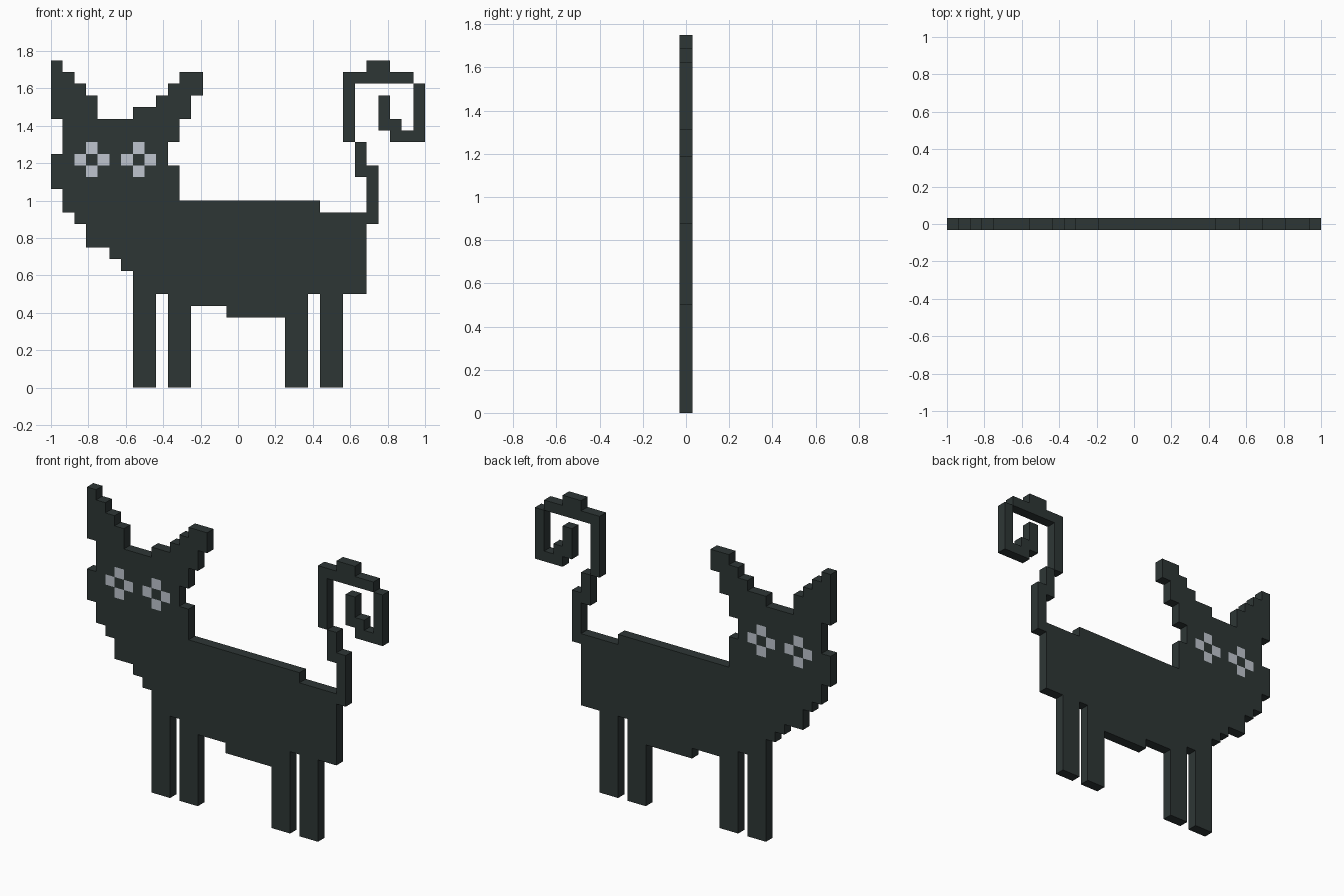
import bpy, bmesh

if "Cube" in bpy.data.objects:
    bpy.data.objects.remove(bpy.data.objects["Cube"])

P = 1 / 16          # one pixel of the sprite
HALF = P / 2        # half the thickness


def material(name, rgb):
    m = bpy.data.materials.new(name)
    m.diffuse_color = (*rgb, 1)
    m.use_nodes = True
    m.node_tree.nodes["Principled BSDF"].inputs["Base Color"].default_value = m.diffuse_color
    return m


FUR = material("charcoal fur", (0.027, 0.037, 0.036))
EYE = material("pale grey eyes", (0.52, 0.56, 0.62))

# Each part is a few pixel rectangles: x0, x1, z0, z1
PARTS = {
    "head": [(1, 11, 16, 17), (0, 11, 17, 19), (0, 10, 19, 20),
             (1, 10, 20, 21), (1, 11, 21, 23)],
    "left_ear": [(i, i + 1, 23, top) for i, top in enumerate((28, 27, 26, 25))],
    "right_ear": [(7, 12, 23, 24), (9, 12, 24, 25), (10, 13, 25, 26), (11, 13, 26, 27)],
    "body": [(1, 23, 15, 16), (2, 27, 14, 15), (3, 27, 12, 14), (5, 27, 11, 12),
             (6, 27, 10, 11), (7, 27, 8, 10), (12, 20, 7, 8), (15, 20, 6, 7)],
    "tail": [(27, 28, 14, 19), (26, 27, 18, 21), (25, 26, 21, 27), (26, 31, 26, 27),
             (27, 29, 27, 28), (31, 32, 21, 26), (29, 31, 21, 22), (28, 29, 22, 25),
             (29, 30, 22, 23)],
}
for name, x in (("front_leg_outer", 7), ("front_leg_inner", 10),
                ("back_leg_inner", 20), ("back_leg_outer", 23)):
    PARTS[name] = [(x, x + 2, 0, 8)]


def fill(rects):
    return {(x, z) for x0, x1, z0, z1 in rects
            for x in range(x0, x1) for z in range(z0, z1)}


CELLS = {name: fill(rects) for name, rects in PARTS.items()}
ALL = set().union(*CELLS.values())
# Eyes: the four pixels around each dark pupil
EYES = {(cx + dx, 19 + dz) for cx in (3, 7)
        for dx, dz in ((1, 0), (-1, 0), (0, 1), (0, -1))}


def build(name, cells):
    bm = bmesh.new()

    def quad(pts, mat=0):
        f = bm.faces.new([bm.verts.new((x * P - 1, y * HALF, z * P)) for x, y, z in pts])
        f.material_index = mat

    for x, z in sorted(cells):
        mat = int((x, z) in EYES)
        ring = [(x, z), (x + 1, z), (x + 1, z + 1), (x, z + 1)]
        quad([(a, -1, b) for a, b in ring], mat)              # front
        quad([(a, 1, b) for a, b in reversed(ring)], mat)     # back
        # rim faces only where the silhouette ends
        for i, (dx, dz) in enumerate(((0, -1), (1, 0), (0, 1), (-1, 0))):
            if (x + dx, z + dz) not in ALL:
                (a, b), (c, d) = ring[i], ring[(i + 1) % 4]
                quad([(a, -1, b), (a, 1, b), (c, 1, d), (c, -1, d)])
    bmesh.ops.remove_doubles(bm, verts=bm.verts, dist=1e-4)
    me = bpy.data.meshes.new(name)
    bm.to_mesh(me)
    bm.free()
    me.materials.append(FUR)
    me.materials.append(EYE)
    bpy.context.collection.objects.link(bpy.data.objects.new(name, me))


for name, cells in CELLS.items():
    build(name, cells)
